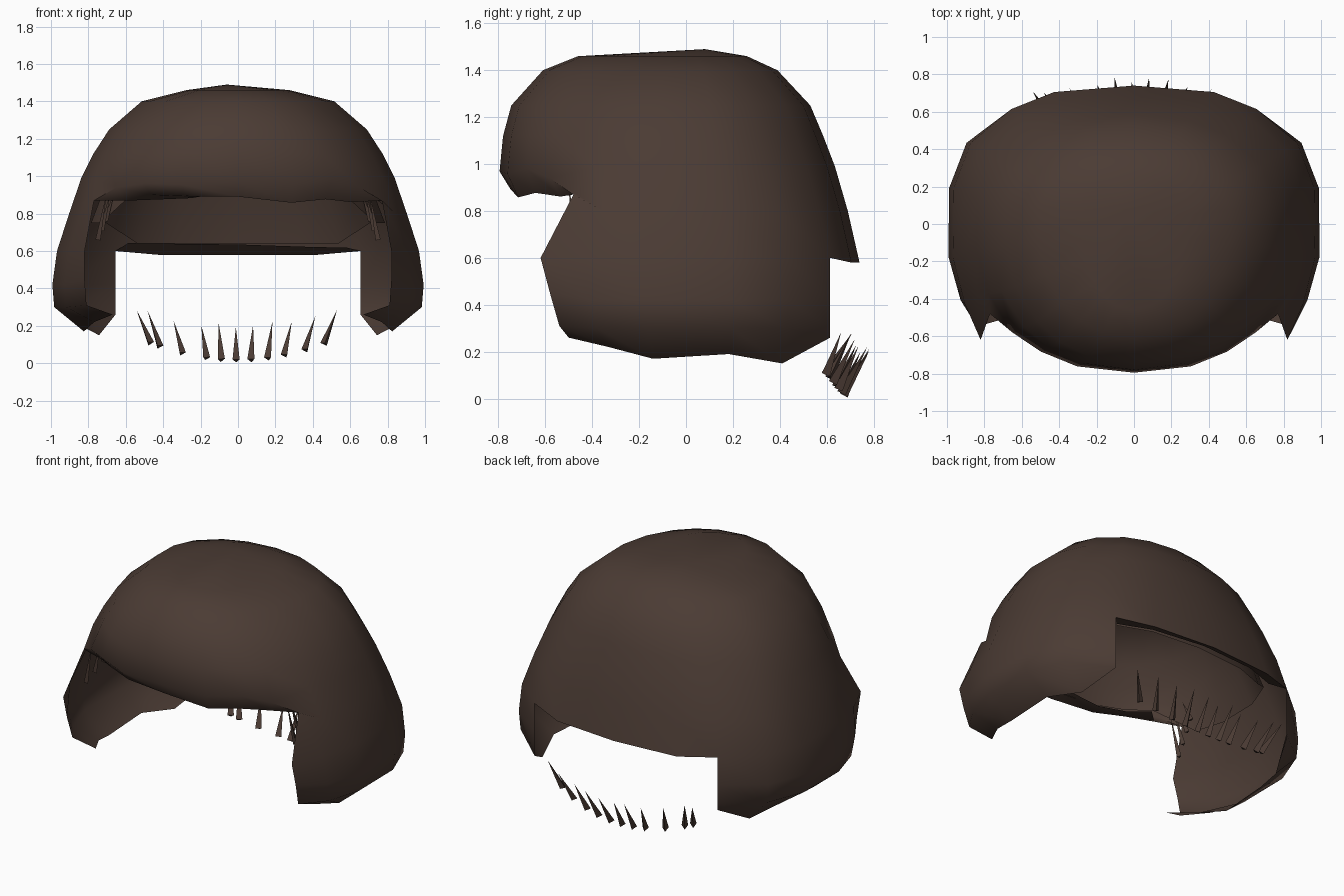
import bpy, bmesh, math, random
from mathutils import Vector

if "Cube" in bpy.data.objects:
    bpy.data.objects.remove(bpy.data.objects["Cube"])

random.seed(4)
mat = bpy.data.materials.new("dark_brown")
mat.diffuse_color = (0.070, 0.044, 0.034, 1)
mat.use_nodes = True
mat.node_tree.nodes["Principled BSDF"].inputs["Base Color"].default_value = mat.diffuse_color


def finish(name, bm, angle=None):
    bmesh.ops.recalc_face_normals(bm, faces=bm.faces)
    me = bpy.data.meshes.new(name)
    bm.to_mesh(me)
    bm.free()
    ob = bpy.data.objects.new(name, me)
    bpy.context.collection.objects.link(ob)
    me.materials.append(mat)
    if angle:
        bpy.context.view_layer.objects.active = ob
        ob.select_set(True)
        bpy.ops.object.shade_smooth_by_angle(angle=math.radians(angle))
        ob.select_set(False)
    return ob


# cross sections: height, half width, front depth, back depth, squareness
ROWS = [(1.46, .28, .46, .26, 2.1), (1.40, .52, .61, .39, 2.1),
        (1.25, .695, .745, .53, 2.15), (1.12, .78, .78, .585, 2.2),
        (.99, .845, .795, .635, 2.3), (.80, .91, .70, .69, 2.5),
        (.60, .975, .83, .74, 2.6), (.42, 1.0, .79, .74, 2.6),
        (.30, .99, .74, .73, 2.6), (.18, .83, .64, .70, 2.6)]
HALF = [-90, -72, -57, -43, -25, -8, 10, 30, 52, 70, 90]
ANGLES = HALF + [180 - a for a in HALF[-2:0:-1]]
N = len(ANGLES)


def fold(i):
    return i if i <= 10 else 20 - i


def point(row, a, scale=1.0):
    z, w, f, b, n = row
    c, s = math.cos(math.radians(a)), math.sin(math.radians(a))
    p = 2 / n
    x = math.copysign(abs(c) ** p, c) * w if abs(c) > 1e-6 else 0
    y = math.copysign(abs(s) ** p, s) * (f if s < 0 else b)
    return Vector((x * scale, y * scale, z))


# hair cap: closed over the crown, long at the sides, short at front and back
EDGE = {4: .22, 5: .17, 6: .19, 7: .15, 8: .26}
TEMPLE = {4: (.65, -.58, .94), 5: (.77, -.48, .87), 6: (.82, -.62, .60),
          7: (.82, -.58, .45), 8: (.81, -.54, .31), 9: (.67, -.50, .26)}
bm = bmesh.new()
grid = []
for r, row in enumerate(ROWS):
    ring = []
    for i, a in enumerate(ANGLES):
        co = point(row, a)
        h = fold(i)
        if r == 9:
            co.z = EDGE.get(h, .2)
        if h == 3 and r in TEMPLE:
            x, y, z = TEMPLE[r]
            co = Vector((math.copysign(x, co.x), y, z))
        if h == 8 and r >= 6:
            co.x, co.y = math.copysign(.655, co.x), .615
        if r == 4 and h < 3:
            co.z += random.uniform(-.04, .04)
        if r == 6 and h > 8:
            co.z -= .02
        ring.append(bm.verts.new(co))
    grid.append(ring)
crown = bm.verts.new((-.06, .08, 1.49))
for i in range(N):
    bm.faces.new((crown, grid[0][i], grid[0][(i + 1) % N]))
for r in range(9):
    for i in range(N):
        j = (i + 1) % N
        lo, hi = sorted((fold(i), fold(j)))
        if r >= 4 and hi <= 3:
            continue
        if r >= 6 and lo >= 8:
            continue
        bm.faces.new((grid[r][i], grid[r + 1][i], grid[r + 1][j], grid[r][j]))


# rolled edge strips: underside of the fringe and the back hem
def roll(row, cols, steps, jitter):
    lip = [grid[row][i] for i in cols]
    for z, scale in steps:
        nxt = []
        for i in cols:
            co = point(ROWS[row], ANGLES[i], scale)
            co.z = z + random.uniform(-jitter, jitter)
            nxt.append(bm.verts.new(co))
        for k in range(len(cols) - 1):
            bm.faces.new((lip[k], nxt[k], nxt[k + 1], lip[k + 1]))
        # close the gap at the temples
        if row == 4 and scale > .9:
            for k, c in ((0, 17), (-1, 3)):
                bm.faces.new((lip[k], nxt[k], grid[5][c]))
        lip = nxt


roll(4, [17, 18, 19, 0, 1, 2, 3], ((.875, .94), (.90, .82)), .03)
roll(6, [8, 9, 10, 11, 12], ((.63, .87),), .02)
bmesh.ops.delete(bm, geom=[v for v in bm.verts if not v.link_faces], context='VERTS')
finish("hair_cap", bm, 60)

# inner lining of the cap, just inside the crown and down to the hems
bm = bmesh.new()
rings = []
for r in range(1, 6):
    ring = []
    for i, a in enumerate(ANGLES):
        row = ROWS[min(r, 4)] if fold(i) <= 3 else ROWS[r]
        co = point(row, a, .87)
        co.z -= .09
        if r == 5:
            co.z = .91 if fold(i) <= 3 else (.75 if fold(i) < 8 else .64)
        elif r == 4 and fold(i) <= 3:
            co.z = .96
        ring.append(bm.verts.new(co))
    rings.append(ring)
top = bm.verts.new((0, -.05, 1.37))
for i in range(N):
    j = (i + 1) % N
    bm.faces.new((top, rings[0][i], rings[0][j]))
    for a, b in zip(rings, rings[1:]):
        bm.faces.new((a[i], b[i], b[j], a[j]))
finish("inner_lining", bm, 60)


def strands(name, pairs, radius):
    bm = bmesh.new()
    for base, tip in pairs:
        base, tip = Vector(base), Vector(tip)
        q = (tip - base).to_track_quat('Z', 'Y')
        ring = [bm.verts.new(base + q @ Vector((radius * math.cos(t), radius * math.sin(t), 0)))
                for t in (0.5, 2.6, 4.7)]
        top = bm.verts.new(tip)
        bm.faces.new(ring)
        for k in range(3):
            bm.faces.new((ring[k], ring[(k + 1) % 3], top))
    finish(name, bm)


# loose strands at the nape, in a shallow arc
nape = []
for x in (-.47, -.42, -.30, -.17, -.09, -.01, .07, .16, .25, .36, .46):
    zb = .015 + .42 * x * x
    yb = .67 - .33 * x * x
    nape.append(((x, yb, zb),
                 (x * 1.15, yb + random.uniform(.05, .12), zb + random.uniform(.17, .20))))
strands("nape_strands", nape, .022)

# thin strands in front of the ears
for side, name in ((-1, "left_sideburn"), (1, "right_sideburn")):
    strands(name, [((side * (.75 - .02 * k), -.48 + .06 * k, .66 + .05 * k),
                    (side * (.70 - .02 * k), -.50 + .06 * k, .92)) for k in range(4)], .016)
